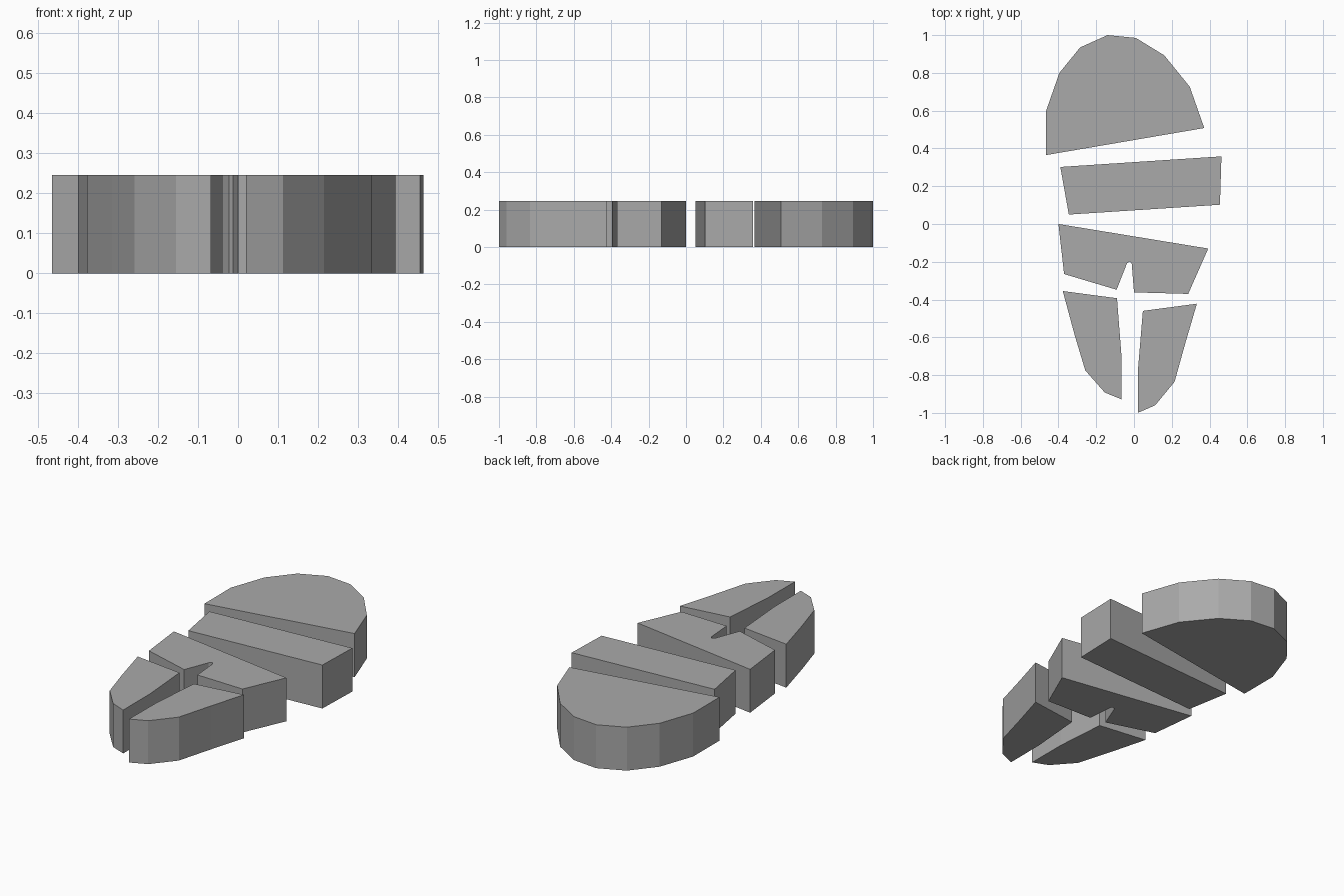
import bpy
import bmesh

cube = bpy.data.objects.get("Cube")
if cube:
    bpy.data.objects.remove(cube, do_unlink=True)

HEIGHT = 0.245

# Single stone colour
stone = bpy.data.materials.new("stone_grey")
stone.use_nodes = True
colour = (0.4, 0.4, 0.4, 1)
stone.diffuse_color = colour
stone.node_tree.nodes["Principled BSDF"].inputs["Base Color"].default_value = colour


def slab(name, outline):
    """Extrude a flat outline upward into a solid slab."""
    bm = bmesh.new()
    base = bm.faces.new([bm.verts.new((x, y, 0)) for x, y in outline])
    top = bmesh.ops.extrude_face_region(bm, geom=[base], use_keep_orig=True)
    verts = [v for v in top["geom"] if isinstance(v, bmesh.types.BMVert)]
    bmesh.ops.translate(bm, verts=verts, vec=(0, 0, HEIGHT))
    bmesh.ops.recalc_face_normals(bm, faces=bm.faces)
    mesh = bpy.data.meshes.new(name)
    bm.to_mesh(mesh)
    bm.free()
    mesh.materials.append(stone)
    obj = bpy.data.objects.new(name, mesh)
    bpy.context.collection.objects.link(obj)
    return obj


# Rounded end piece
slab("rounded_cap", [
    (-.465, .365), (.372, .508), (.295, .727), (.16, .893), (.01, .985),
    (-.14, 1), (-.285, .935), (-.395, .8), (-.465, .6)])

# Straight cross band
slab("cross_band", [(-.39, .302), (-.345, .05), (.455, .102), (.463, .358)])

# Tapered piece with a narrow notch
slab("notched_block", [
    (-.4, 0), (-.37, -.265), (-.092, -.348), (-.037, -.208), (-.022, -.198),
    (-.012, -.21), (0, -.362), (.287, -.37), (.393, -.13)])

# Two curved prongs
slab("right_prong", [
    (-.377, -.355), (-.315, -.585), (-.258, -.775), (-.155, -.892),
    (-.067, -.928), (-.067, -.69), (-.09, -.393)])
slab("left_prong", [
    (.047, -.46), (.022, -.76), (.02, -1), (.112, -.96),
    (.215, -.835), (.272, -.63), (.333, -.422)])
